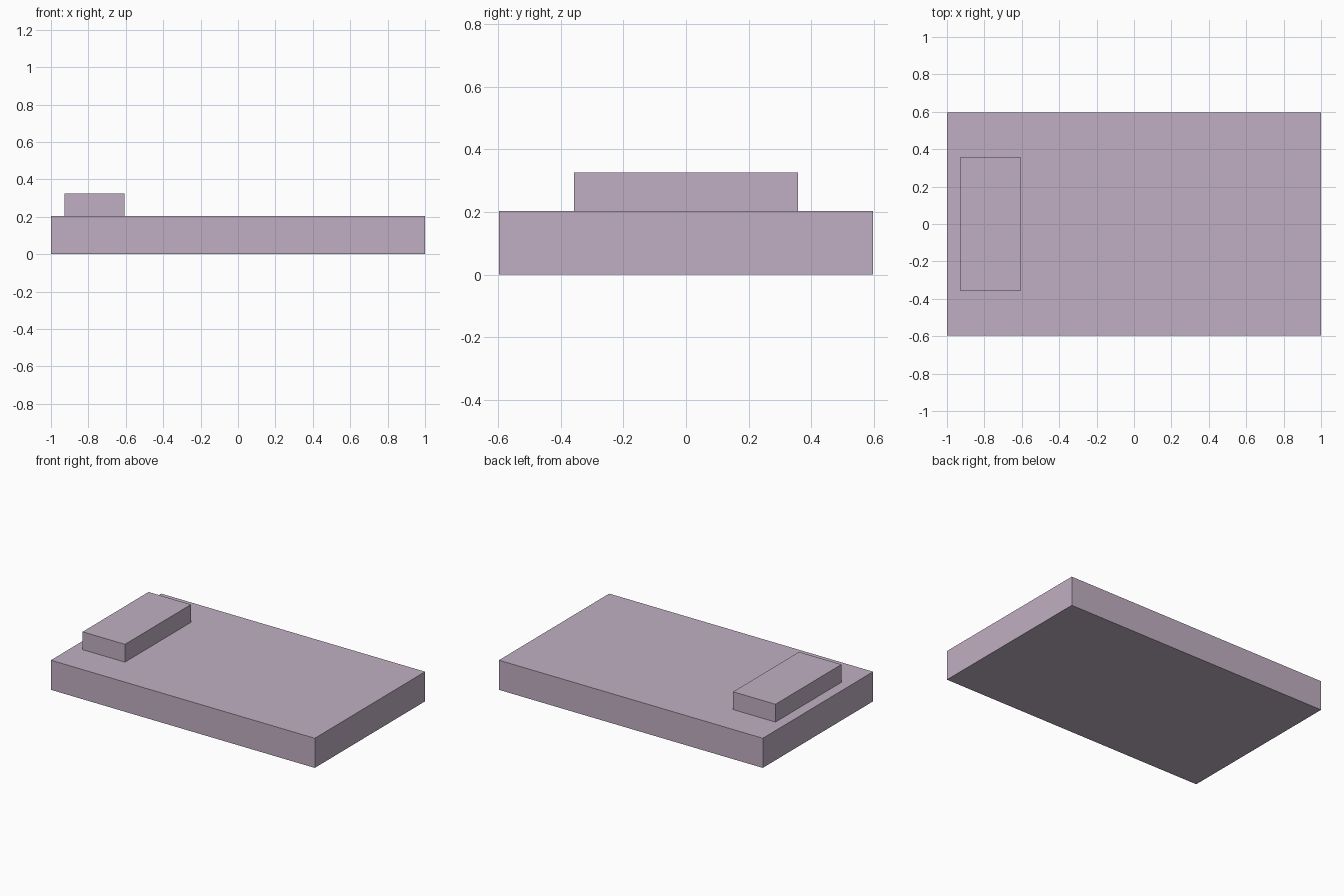
import bpy

if "Cube" in bpy.data.objects:
    bpy.data.objects.remove(bpy.data.objects["Cube"])

mauve = bpy.data.materials.new("mauve")
mauve.diffuse_color = (0.53, 0.43, 0.54, 1)
mauve.use_nodes = True
mauve.node_tree.nodes["Principled BSDF"].inputs["Base Color"].default_value = mauve.diffuse_color


def box(name, low, high):
    """Axis-aligned box between two corners."""
    centre = [(a + b) / 2 for a, b in zip(low, high)]
    bpy.ops.mesh.primitive_cube_add(size=1, location=centre)
    ob = bpy.context.object
    ob.name = name
    ob.scale = [b - a for a, b in zip(low, high)]
    bpy.ops.object.transform_apply(location=False, rotation=False, scale=True)
    ob.data.materials.append(mauve)
    return ob


# Wide flat slab
box("mattress", (-1, -0.597, 0), (1, 0.597, 0.203))
# Raised block near the left end
box("pillow", (-0.928, -0.357, 0.203), (-0.607, 0.357, 0.325))
